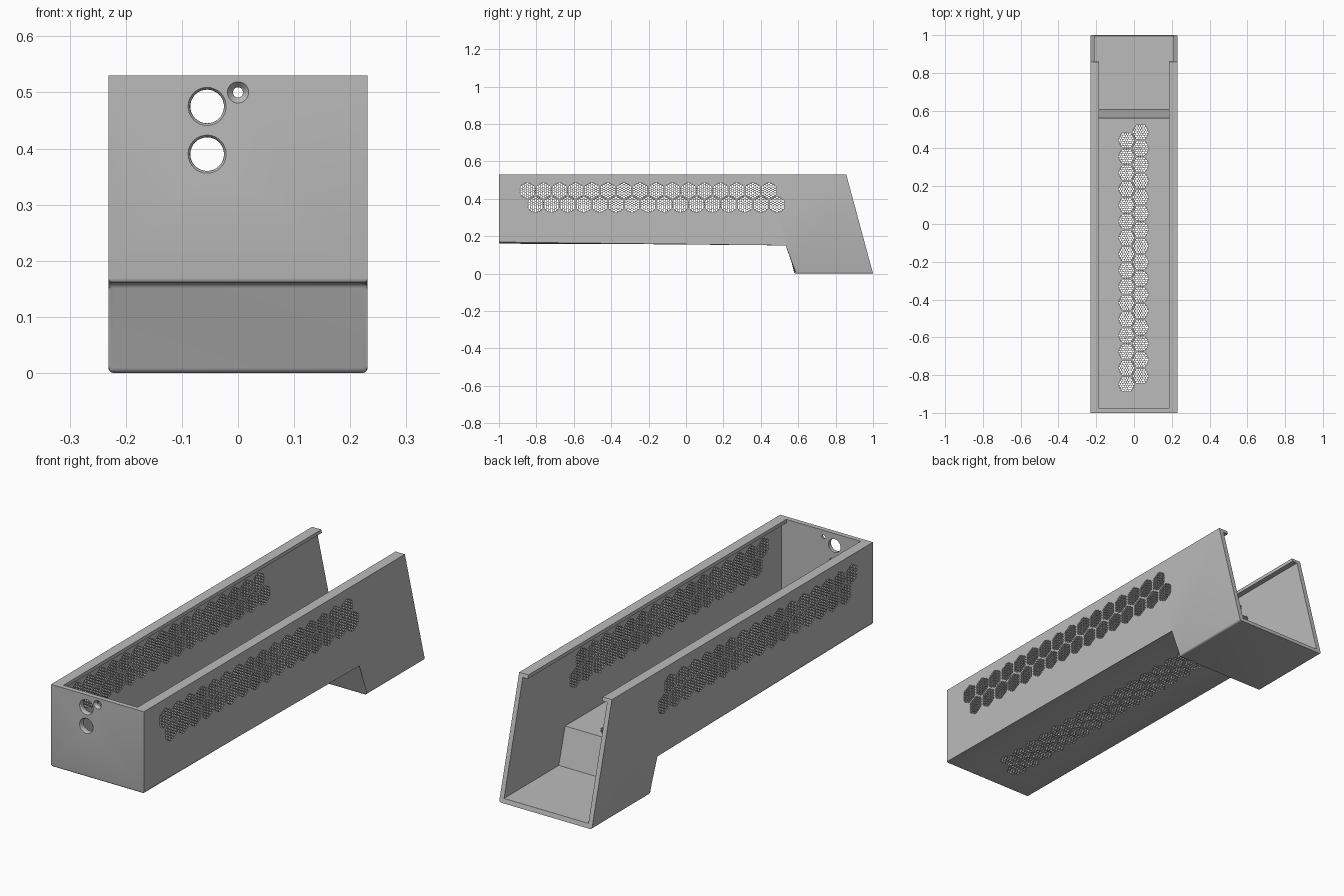
import bpy, bmesh
from math import sin, cos, pi, radians
from mathutils import Vector

old = bpy.data.objects.get("Cube")
if old:
    bpy.data.objects.remove(old, do_unlink=True)

# Material
grey = bpy.data.materials.new("plain grey")
grey.use_nodes = True
colour = (0.5, 0.5, 0.5, 1)
grey.diffuse_color = colour
grey.node_tree.nodes["Principled BSDF"].inputs["Base Color"].default_value = colour


def make_object(name, bm):
    bmesh.ops.recalc_face_normals(bm, faces=bm.faces)
    mesh = bpy.data.meshes.new(name)
    bm.to_mesh(mesh)
    bm.free()
    mesh.materials.append(grey)
    obj = bpy.data.objects.new(name, mesh)
    bpy.context.collection.objects.link(obj)
    return obj


def prism(bm, points, offset):
    """Closed prism between a polygon and its copy moved by offset."""
    a = [bm.verts.new(p) for p in points]
    b = [bm.verts.new(Vector(p) + Vector(offset)) for p in points]
    bm.faces.new(a)
    bm.faces.new(b[::-1])
    for i in range(len(a)):
        j = (i + 1) % len(a)
        bm.faces.new((a[j], a[i], b[i], b[j]))


def side_profile(bm, outline, half_width):
    prism(bm, [(-half_width, y, z) for y, z in outline], (2 * half_width, 0, 0))


def lathe(bm, x, z, profile, sides=32):
    """Closed round cutter along y."""
    rings = [[bm.verts.new((x + r * cos(2 * pi * i / sides), y,
                            z + r * sin(2 * pi * i / sides)))
              for i in range(sides)] for r, y in profile]
    for a, b in zip(rings, rings[1:]):
        for i in range(sides):
            j = (i + 1) % sides
            bm.faces.new((a[i], a[j], b[j], b[i]))
    bm.faces.new(rings[0])
    bm.faces.new(rings[-1][::-1])


def hexagon(cx, cy, r, turn):
    return [(cx + r * cos(pi / 3 * i + turn), cy + r * sin(pi / 3 * i + turn))
            for i in range(6)]


def vent_patch(apothem=0.04, pitch=0.0125, hole=0.0058):
    """Small hexagons clipped to one large hexagon, as 2D polygons."""
    bm = bmesh.new()
    for i in range(-6, 7):
        for j in range(-6, 7):
            u, v = i * pitch * cos(pi / 6), (j + (i % 2) / 2) * pitch
            bm.faces.new([bm.verts.new((x, y, 0)) for x, y in hexagon(u, v, hole, 0)])
    for k in range(6):
        n = Vector((cos(k * pi / 3), sin(k * pi / 3), 0))
        bmesh.ops.bisect_plane(bm, geom=bm.verts[:] + bm.edges[:] + bm.faces[:],
                               plane_co=n * apothem, plane_no=n, clear_outer=True)
    polys = [[(v.co.x, v.co.y) for v in f.verts] for f in bm.faces
             if f.calc_area() > 0.00001]
    bm.free()
    return polys


# Outer body with rounded lower edges
bm = bmesh.new()
side_profile(bm, [(-1, 0.16), (-1, 0.53), (0.857, 0.53), (1, 0),
                  (0.58, 0), (0.54, 0.16)], 0.231)
lower = [e for e in bm.edges
         if all(v.co.z < 0.2 for v in e.verts) and not all(v.co.y > 0.9 for v in e.verts)]
bmesh.ops.bevel(bm, geom=lower, offset=0.009, segments=3, profile=0.5, affect='EDGES')
body = make_object("open_tray_body", bm)

# Main cavity, open at the slanted back, leaving a lip along the top
cavity = bmesh.new()
side_profile(cavity, [(-0.978, 0.18), (-0.978, 0.514), (1.2, 0.514), (1.2, 0.02),
                      (0.605, 0.02), (0.56, 0.18)], 0.21)

# Narrower opening between the lips
opening = bmesh.new()
side_profile(opening, [(-0.978, 0.4), (-0.978, 0.6), (1.2, 0.6), (1.2, 0.4)], 0.185)

# Round cable holes and countersunk screw hole in the front wall
holes = bmesh.new()
for z in (0.475, 0.39):
    lathe(holes, -0.055, z, [(0.034, -1.05), (0.034, -1), (0.031, -0.997),
                             (0.03, -0.992), (0.03, -0.9)])
lathe(holes, 0, 0.5, [(0.019, -1.05), (0.019, -1), (0.009, -0.988), (0.009, -0.9)])

# Perforated hexagon patches in both side walls and the floor
vents = bmesh.new()
polys = vent_patch()
step = 0.0861
for k in range(16):
    for row in range(2):
        y0 = -0.848 + k * step + row * step / 2
        z0 = 0.444 - row * 0.075
        x0 = -0.04 + row * 0.075
        for poly in polys:
            prism(vents, [(-0.3, y0 + u, z0 + v) for u, v in poly], (0.6, 0, 0))
            prism(vents, [(x0 + v, y0 + u, 0.1) for u, v in poly], (0, 0, 0.15))

# Cut everything out of the body
bpy.context.view_layer.objects.active = body
for name, shape in (("cavity_cutter", cavity), ("opening_cutter", opening),
                    ("hole_cutter", holes), ("vent_cutter", vents)):
    cutter = make_object(name, shape)
    cutter.hide_render = True
    mod = body.modifiers.new(name, 'BOOLEAN')
    mod.operation = 'DIFFERENCE'
    mod.solver = 'MANIFOLD'
    mod.object = cutter
    bpy.ops.object.modifier_apply(modifier=mod.name)
    bpy.data.objects.remove(cutter, do_unlink=True)

bpy.ops.object.select_all(action='DESELECT')
body.select_set(True)
bpy.ops.object.shade_smooth_by_angle(angle=radians(35))
